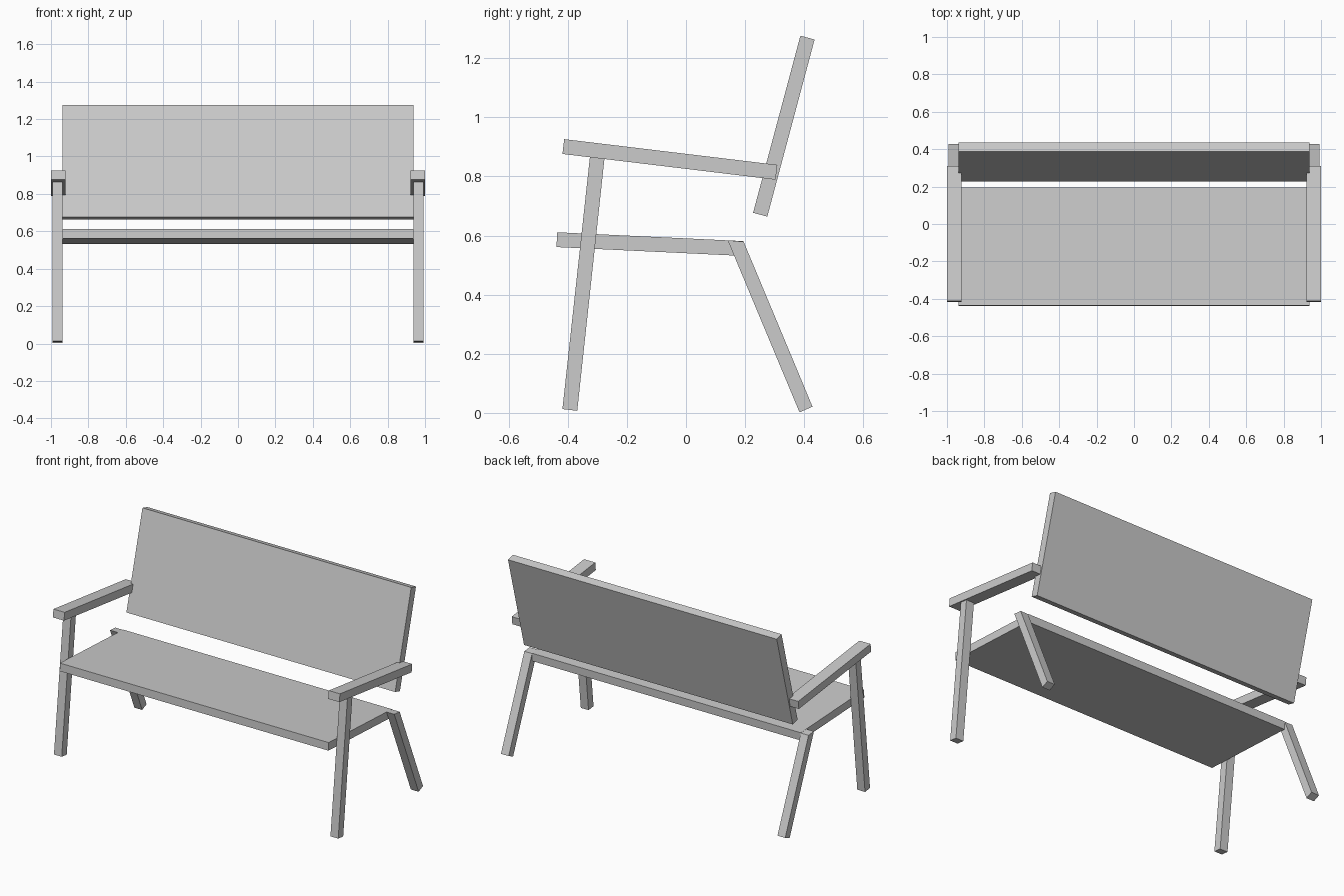
import bpy, bmesh

if "Cube" in bpy.data.objects:
    bpy.data.objects.remove(bpy.data.objects["Cube"])


def plank(name, profile, x0, x1):
    """Extrude a (y, z) side profile from x0 to x1."""
    bm = bmesh.new()
    face = bm.faces.new([bm.verts.new((x0, y, z)) for y, z in profile])
    ext = bmesh.ops.extrude_face_region(bm, geom=[face])
    moved = [v for v in ext["geom"] if isinstance(v, bmesh.types.BMVert)]
    bmesh.ops.translate(bm, verts=moved, vec=(x1 - x0, 0, 0))
    bmesh.ops.recalc_face_normals(bm, faces=bm.faces)
    mesh = bpy.data.meshes.new(name)
    bm.to_mesh(mesh)
    bm.free()
    obj = bpy.data.objects.new(name, mesh)
    bpy.context.collection.objects.link(obj)
    return obj


def side_pair(name, profile, x0, x1):
    """A plank on the right, mirrored to the left."""
    obj = plank(name, profile, x0, x1)
    mirror = obj.modifiers.new("Mirror", "MIRROR")
    mirror.use_axis = (True, False, False)
    return obj


W = 0.938  # half width of seat and backrest

# Seat board, sloping down to the back
plank("seat", [(-0.436, 0.611), (-0.438, 0.561), (0.193, 0.531), (0.195, 0.581)], -W, W)

# Leaning backrest board
plank("backrest", [(0.387, 1.276), (0.435, 1.263), (0.275, 0.664), (0.227, 0.677)], -W, W)

# Armrests, overlapping the backrest ends
side_pair("armrest", [(-0.412, 0.926), (-0.418, 0.876), (0.303, 0.789), (0.309, 0.839)], 0.922, 1.0)

# Front legs, rising to the armrests
side_pair("front_leg", [(-0.418, 0.013), (-0.368, 0.007), (-0.276, 0.859), (-0.325, 0.866)], W, 0.992)

# Splayed back legs, tops cut level with the seat
side_pair("back_leg", [(0.384, 0.002), (0.428, 0.021), (0.195, 0.579), (0.141, 0.584)], W, 0.992)
